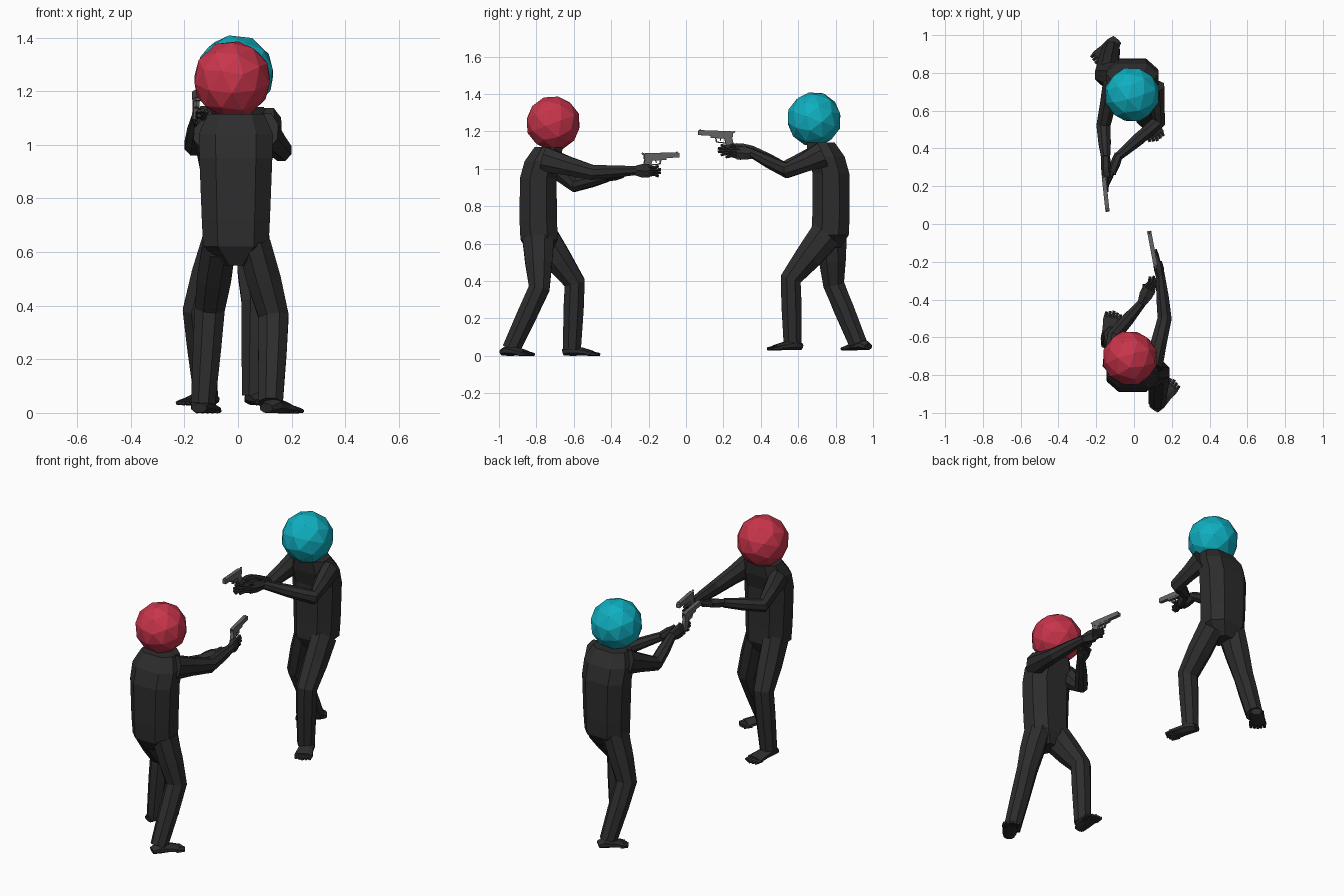
import bpy, bmesh, math
from mathutils import Vector, Matrix

if "Cube" in bpy.data.objects:
    bpy.data.objects.remove(bpy.data.objects["Cube"])


def material(name, rgb):
    m = bpy.data.materials.new(name)
    m.use_nodes = True
    m.diffuse_color = (*rgb, 1)
    bsdf = m.node_tree.nodes["Principled BSDF"]
    bsdf.inputs["Base Color"].default_value = (*rgb, 1)
    bsdf.inputs["Roughness"].default_value = 0.8
    return m


BLACK = material("matte black", (0.026, 0.026, 0.026))
GREY = material("gun grey", (0.13, 0.13, 0.13))
RED = material("crimson", (0.58, 0.035, 0.07))
CYAN = material("cyan", (0.005, 0.43, 0.53))
UP, FORWARD = Vector((0, 0, 1)), Vector((0, 1, 0))


def finish(bm, name, mat, turn):
    bmesh.ops.recalc_face_normals(bm, faces=bm.faces)
    bmesh.ops.transform(bm, matrix=Matrix.Rotation(turn, 4, "Z"), verts=bm.verts)
    mesh = bpy.data.meshes.new(name)
    bm.to_mesh(mesh)
    bm.free()
    mesh.materials.append(mat)
    ob = bpy.data.objects.new(name, mesh)
    bpy.context.collection.objects.link(ob)
    return ob


def skin(bm, rings):
    """Bridge a list of point rings and cap both ends."""
    loops = [[bm.verts.new(p) for p in ring] for ring in rings]
    n = len(loops[0])
    for a, b in zip(loops, loops[1:]):
        for i in range(n):
            bm.faces.new((a[i], a[(i + 1) % n], b[(i + 1) % n], b[i]))
    bm.faces.new(loops[0])
    bm.faces.new(loops[-1])


def tube(bm, path, hint, sides=8):
    """Tapered limb along (point, half width, half height) stations."""
    pts = [Vector(p) for p, _, _ in path]
    rings = []
    for i, (_, w, h) in enumerate(path):
        t = (pts[min(i + 1, len(pts) - 1)] - pts[max(i - 1, 0)]).normalized()
        side = t.cross(hint).normalized()
        up = side.cross(t)
        k = 1 / math.cos(math.pi / sides)
        angles = [(j + 0.5) * math.tau / sides for j in range(sides)]
        rings.append([pts[i] + side * w * k * math.cos(a) + up * h * k * math.sin(a) for a in angles])
    skin(bm, rings)


def leg(name, hip, knee, ankle, turn):
    bm = bmesh.new()
    hip, knee, ankle = Vector(hip), Vector(knee), Vector(ankle)
    tube(bm, [(hip, 0.062, 0.085), (hip.lerp(knee, 0.5), 0.064, 0.072), (knee, 0.056, 0.056),
              (knee.lerp(ankle, 0.4), 0.053, 0.054), (ankle, 0.045, 0.048)], FORWARD)
    finish(bm, name, BLACK, turn)


def foot(name, heel, toe, ground, turn):
    bm = bmesh.new()
    a, b = Vector((*heel, ground)), Vector((*toe, ground))
    side = (b - a).cross(UP).normalized()

    def at(t, h):
        return a.lerp(b, t) + UP * h
    tube(bm, [(at(0, 0.018), 0.028, 0.018), (at(0.2, 0.028), 0.04, 0.028), (at(0.5, 0.022), 0.042, 0.022),
              (at(0.8, 0.013), 0.05, 0.013)], UP)
    for i in range(5):
        off = side * (i - 2) * 0.019
        end = 1 - 0.03 * abs(i - 2)
        tube(bm, [(at(0.7, 0.012) + off, 0.011, 0.012), (at(end, 0.007) + off, 0.008, 0.007)], UP, 6)
    finish(bm, name, BLACK, turn)


def arm(name, shoulder, elbow, wrist, turn):
    bm = bmesh.new()
    s, e, w = Vector(shoulder), Vector(elbow), Vector(wrist)
    tube(bm, [(s, 0.05, 0.068), (s.lerp(e, 0.5), 0.042, 0.05), (e, 0.037, 0.04),
              (e.lerp(w, 0.5), 0.033, 0.033), (w, 0.023, 0.024)], UP)
    finish(bm, name, BLACK, turn)


def hand(name, wrist, tip, flat, turn):
    """Palm with four fingers fanned across, stacked upright unless flat."""
    bm = bmesh.new()
    a, b = Vector(wrist), Vector(tip)
    side = (b - a).cross(UP).normalized()
    fan, hint = (side, UP) if flat else (UP, side)
    mid = a.lerp(b, 0.55)
    tube(bm, [(a, 0.022, 0.02), (a.lerp(b, 0.3), 0.035, 0.023), (mid, 0.036, 0.02)], hint, 6)
    for i in range(4):
        off = fan * (i - 1.5) * 0.018
        end = a.lerp(b, 0.92 if i in (0, 3) else 1) + off
        tube(bm, [(mid - (b - a) * 0.1 + off, 0.01, 0.014), (mid.lerp(end, 0.5) + off * 0.1, 0.009, 0.012),
                  (end, 0.007, 0.008)], hint, 6)
    # thumb
    root = a.lerp(b, 0.2)
    thumb = -side * 0.035 if flat else UP * 0.03 - side * 0.015
    tube(bm, [(root, 0.012, 0.012), (a.lerp(b, 0.6) + thumb, 0.008, 0.008)], hint, 6)
    finish(bm, name, BLACK, turn)


def pistol(name, rear, muzzle, turn):
    """Side profiles (distance forward, height) thickened into plates."""
    rear, muzzle = Vector(rear), Vector(muzzle)
    fwd = (muzzle - rear).normalized()
    side = fwd.cross(UP).normalized()
    n = (muzzle - rear).length
    slide = [(0, -0.014), (n, -0.01), (n, 0.012), (n - 0.006, 0.017), (0.012, 0.017), (0, 0.012)]
    grip = [(0.005, -0.012), (0.12, -0.012), (0.12, -0.022), (0.045, -0.024), (0.028, -0.09), (-0.012, -0.086)]
    guard = [(0.095, -0.02), (0.09, -0.046), (0.04, -0.05), (0.04, -0.044), (0.084, -0.041), (0.088, -0.02)]
    hammer = [(0.004, 0), (0.004, 0.014), (-0.01, 0.02), (-0.014, 0.014)]
    sight = [(n - 0.018, 0.016), (n - 0.008, 0.016), (n - 0.01, 0.023)]
    trigger = [(0.06, -0.02), (0.066, -0.02), (0.07, -0.038), (0.066, -0.038)]
    bm = bmesh.new()
    for outline, half in ((slide, 0.011), (grip, 0.01), (guard, 0.006), (hammer, 0.004), (sight, 0.003), (trigger, 0.003)):
        skin(bm, [[rear + fwd * f + UP * u + side * s for f, u in outline] for s in (-half, half)])
    finish(bm, name, GREY, turn)


def torso(name, x, y, z, turn):
    bm = bmesh.new()
    stations = [(0.55, -0.78, 0.045, 0.06), (0.62, -0.785, 0.122, 0.1), (0.72, -0.79, 0.127, 0.1),
                (0.95, -0.79, 0.136, 0.098), (1.04, -0.765, 0.138, 0.098), (1.115, -0.735, 0.105, 0.075)]
    rings = []
    for h, yc, w, d in stations:
        quarter = [(1, 0.45), (0.55, 1), (-0.55, 1), (-1, 0.45)]
        outline = quarter + [(-u, -v) for u, v in quarter]
        rings.append([Vector((x + w * u, y + yc + d * v, z + h)) for u, v in outline])
    skin(bm, rings)
    finish(bm, name, BLACK, turn)


def head(name, centre, mat, turn):
    bm = bmesh.new()
    bmesh.ops.create_icosphere(bm, subdivisions=2, radius=0.147,
                               matrix=Matrix.Translation(centre) @ Matrix.Rotation(0.35, 4, "X"))
    finish(bm, name, mat, turn)


# Red-headed figure, facing +y
head("red_head", (-0.022, -0.71, 1.243), RED, 0)
torso("red_torso", -0.008, 0, 0, 0)
leg("red_left_leg", (-0.07, -0.765, 0.63), (-0.105, -0.595, 0.39), (-0.13, -0.61, 0.035), 0)
leg("red_right_leg", (0.06, -0.79, 0.63), (0.133, -0.785, 0.36), (0.122, -0.935, 0.035), 0)
foot("red_left_foot", (-0.145, -0.655), (-0.105, -0.46), 0, 0)
foot("red_right_foot", (0.105, -0.98), (0.215, -0.825), 0, 0)
arm("red_right_arm", (0.1, -0.76, 1.05), (0.162, -0.5, 0.98), (0.14, -0.27, 0.99), 0)
hand("red_right_hand", (0.14, -0.28, 0.99), (0.112, -0.135, 0.987), False, 0)
arm("red_left_arm", (-0.115, -0.74, 1.04), (-0.105, -0.59, 0.915), (0.04, -0.42, 0.955), 0)
hand("red_left_hand", (0.04, -0.42, 0.955), (0.115, -0.28, 0.985), True, 0)
pistol("red_pistol", (0.115, -0.225, 1.067), (0.08, -0.037, 1.07), 0)

# Cyan-headed figure, the same stance turned to face -y
T = math.pi
head("cyan_head", (0.01, -0.685, 1.265), CYAN, T)
torso("cyan_torso", 0.008, 0.015, 0.025, T)
leg("cyan_left_leg", (-0.055, -0.75, 0.65), (-0.07, -0.56, 0.41), (-0.06, -0.57, 0.065), T)
leg("cyan_right_leg", (0.07, -0.775, 0.65), (0.15, -0.79, 0.38), (0.12, -0.92, 0.065), T)
foot("cyan_left_foot", (-0.05, -0.615), (-0.125, -0.44), 0.03, T)
foot("cyan_right_foot", (0.09, -0.975), (0.205, -0.85), 0.03, T)
arm("cyan_right_arm", (0.115, -0.74, 1.08), (0.162, -0.52, 1.0), (0.15, -0.35, 1.1), T)
hand("cyan_right_hand", (0.15, -0.36, 1.1), (0.145, -0.17, 1.1), False, T)
arm("cyan_left_arm", (-0.11, -0.73, 1.075), (-0.13, -0.54, 0.99), (0.08, -0.36, 1.08), T)
hand("cyan_left_hand", (0.08, -0.37, 1.08), (0.145, -0.2, 1.09), False, T)
pistol("cyan_pistol", (0.16, -0.25, 1.183), (0.14, -0.065, 1.19), T)
